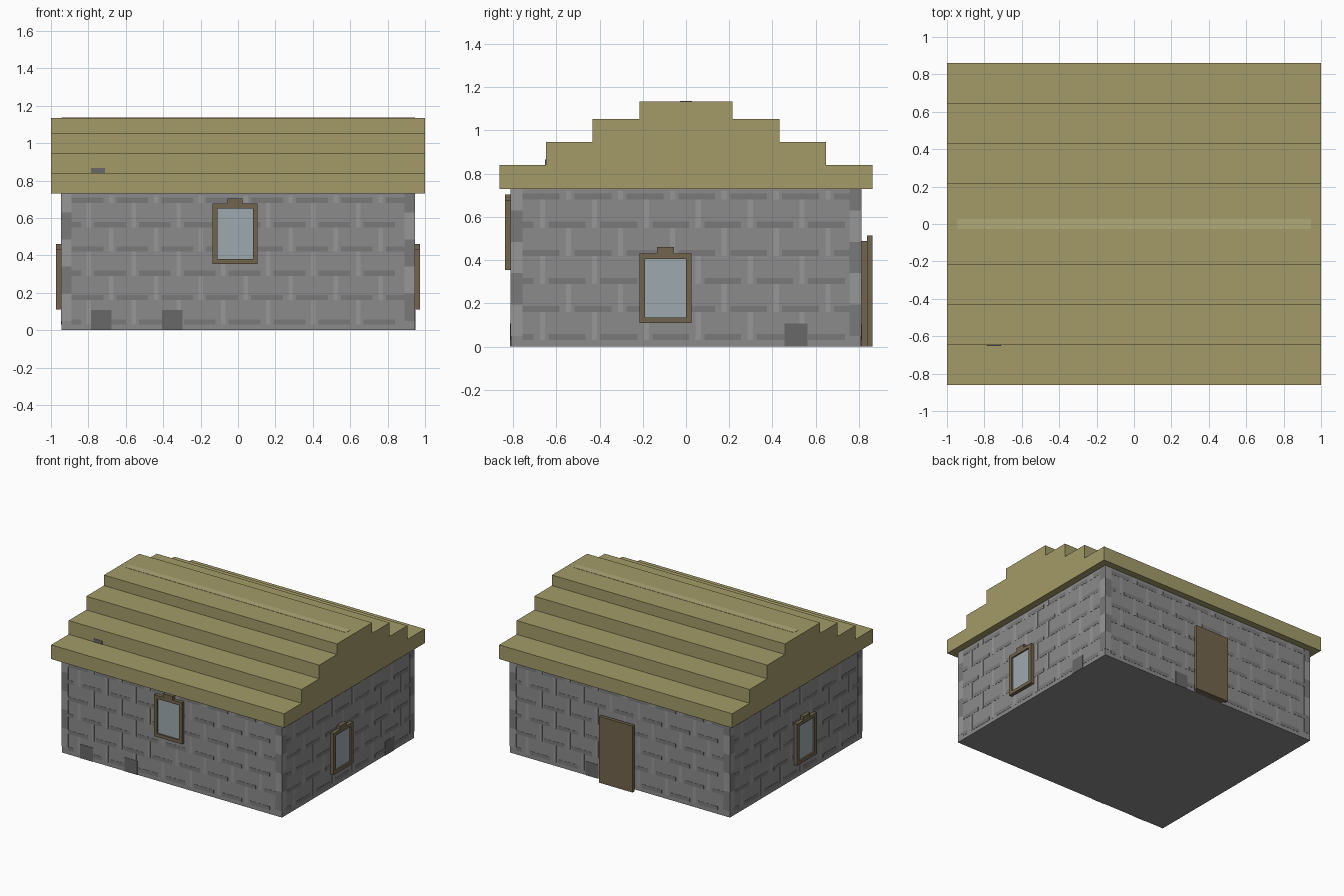
import bpy, bmesh
from math import radians
from mathutils import Matrix, Vector

if "Cube" in bpy.data.objects:
    bpy.data.objects.remove(bpy.data.objects["Cube"])


def material(name, rgb):
    m = bpy.data.materials.new(name)
    m.diffuse_color = (*rgb, 1)
    m.use_nodes = True
    m.node_tree.nodes["Principled BSDF"].inputs["Base Color"].default_value = m.diffuse_color
    return m


WALL = material("stone", (0.26, 0.26, 0.26))
DARK = material("dark stone", (0.195, 0.195, 0.195))
LIGHT = material("light stone", (0.31, 0.31, 0.31))
BLOCK = material("deep grey stone", (0.14, 0.14, 0.14))
THATCH = material("thatch", (0.37, 0.33, 0.14))
RIDGE = material("pale thatch", (0.44, 0.40, 0.19))
WOOD = material("wood", (0.17, 0.13, 0.075))
GLASS = material("glass", (0.34, 0.40, 0.43))


def finish(name, bm, mat):
    me = bpy.data.meshes.new(name)
    bmesh.ops.recalc_face_normals(bm, faces=bm.faces)
    bm.to_mesh(me)
    bm.free()
    me.materials.append(mat)
    ob = bpy.data.objects.new(name, me)
    bpy.context.collection.objects.link(ob)


def boxes(name, items, mat, angle=0):
    """items: (x0, x1, y0, y1, z0, z1), all turned about z by angle"""
    bm = bmesh.new()
    rot = Matrix.Rotation(radians(angle), 4, 'Z')
    for x0, x1, y0, y1, z0, z1 in items:
        centre = Vector((x0 + x1, y0 + y1, z0 + z1)) / 2
        size = (x1 - x0, y1 - y0, z1 - z0, 1)
        bmesh.ops.create_cube(bm, size=1, matrix=rot @ Matrix.Translation(centre) @ Matrix.Diagonal(size))
    finish(name, bm, mat)


HX, HY, WALL_TOP = 0.945, 0.81, 0.73
# side: turn angle, half width, distance of the wall from the centre
SIDES = {"front": (0, HX, HY), "right": (90, HY, HX),
         "back": (180, HX, HY), "left": (270, HY, HX)}

# Walls
boxes("walls", [(-HX, HX, -HY, HY, 0, WALL_TOP)], WALL)

# Stepped roof, one profile across the width
half = [(0.862, 0.73), (0.862, 0.84), (0.648, 0.84), (0.648, 0.947),
        (0.432, 0.947), (0.432, 1.053), (0.216, 1.053), (0.216, 1.135)]
profile = half + [(-y, z) for y, z in reversed(half)]
bm = bmesh.new()
end = bm.faces.new([bm.verts.new((-1, y, z)) for y, z in profile])
ext = bmesh.ops.extrude_face_region(bm, geom=[end], use_keep_orig=True)
bmesh.ops.translate(bm, vec=(2, 0, 0),
                    verts=[v for v in ext["geom"] if isinstance(v, bmesh.types.BMVert)])
finish("stepped_roof", bm, THATCH)
boxes("ridge_strip", [(-HX, HX, -0.027, 0.027, 1.13, 1.137)], RIDGE)
boxes("roof_stone", [(-0.785, -0.71, -0.651, -0.64, 0.84, 0.866)], BLOCK)


def stonework(side):
    """Joint courses, upright joints and corner stones, almost flush with the wall"""
    angle, w, d = SIDES[side]
    inner = w - 0.055
    y0, y1 = -d - 0.0015, -d + 0.002
    dark, light = [], []
    for row in range(6):
        z = 0.03 + 0.13 * row
        shift = 0.12 * (row % 2)
        u = -inner + shift - 0.12
        while u < inner:
            # dashed course, with a short gap after every stretch
            a, b = max(u, -inner), min(u + 0.17, inner)
            if b > a:
                dark.append((a, b, y0, y1, z, z + 0.028))
            # upright joint
            j = u + 0.2
            if -inner < j < inner - 0.03:
                light.append((j, j + 0.024, y0, y1, z, min(z + 0.13, 0.72)))
            u += 0.24
    for s in (-1, 1):
        a, b = sorted((s * inner, s * w))
        for k in range(5):
            z = 0.05 + 0.145 * k
            tone = dark if (k + (s > 0)) % 2 else light
            tone.append((a, b, y0, y1, z, min(z + 0.145, WALL_TOP)))
    boxes(side + "_stone_courses", dark, DARK, angle)
    boxes(side + "_upright_joints", light, LIGHT, angle)


for side in SIDES:
    stonework(side)

# Dark footing stones
for side, starts in {"front": (-0.785, -0.405), "right": (0.455,), "back": (-0.295,)}.items():
    angle, w, d = SIDES[side]
    boxes(side + "_footing_stones",
          [(u, u + 0.108, -d - 0.003, -d + 0.005, 0, 0.108) for u in starts], BLOCK, angle)


def window(side, u, z):
    """Framed pane with a small cap piece on top"""
    angle, w, d = SIDES[side]
    hw, h, t, out = 0.12, 0.322, 0.026, 0.027
    y0, y1 = -d - out, -d
    boxes(side + "_window_frame", [
        (u - hw, u - hw + t, y0, y1, z, z + h),
        (u + hw - t, u + hw, y0, y1, z, z + h),
        (u - hw + t, u + hw - t, y0, y1, z, z + t),
        (u - hw + t, u + hw - t, y0, y1, z + h - t, z + h),
        (u - 0.04, u + 0.04, y0, y1, z + h, z + h + 0.028)], WOOD, angle)
    boxes(side + "_window_pane", [(u - hw + t, u + hw - t, -d - 0.015, y1, z + t, z + h - t)], GLASS, angle)


window("front", -0.015, 0.354)
window("right", -0.095, 0.11)
window("left", 0.095, 0.11)

# Back door: inner surround and outer leaf
boxes("door_surround", [(-0.12, 0.12, HY, 0.836, 0, 0.488)], WOOD)
boxes("door_leaf", [(-0.145, 0.145, 0.836, 0.862, 0, 0.515)], WOOD)
